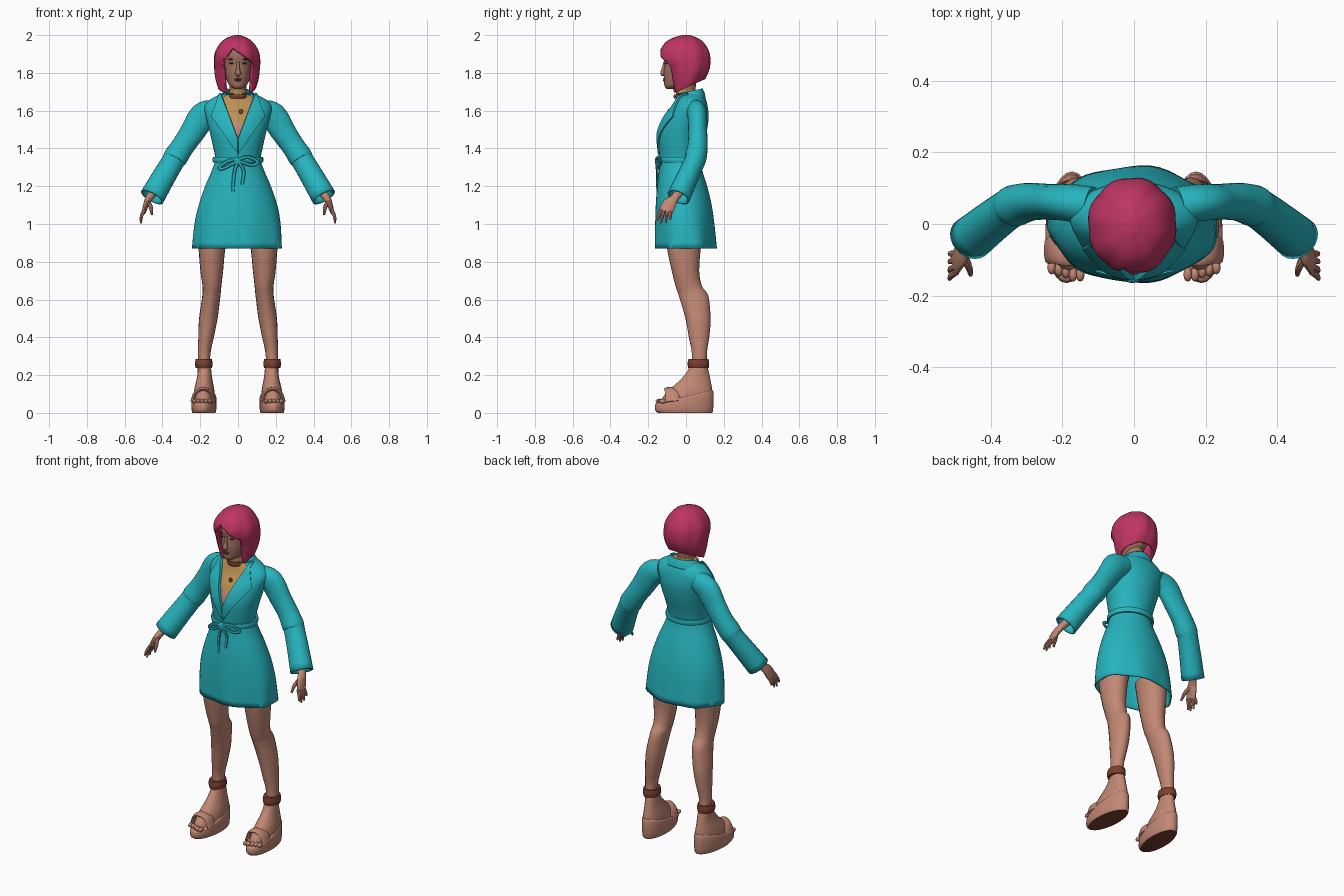
import bpy, bmesh, math
from mathutils import Vector


def material(name, rgb):
    m = bpy.data.materials.new(name)
    m.diffuse_color = (*rgb, 1)
    return m


ROBE = material("teal_cloth", (0.02, 0.46, 0.52))
HAIR = material("magenta_hair", (0.52, 0.035, 0.125))
SKIN = material("skin", (0.54, 0.245, 0.175))
FACE = material("face_skin", (0.36, 0.17, 0.115))
TOP = material("mustard_top", (0.50, 0.28, 0.085))
LEATHER = material("brown_leather", (0.20, 0.05, 0.03))
DARK = material("dark_brown", (0.05, 0.025, 0.02))
LIPS = material("lip_red", (0.22, 0.05, 0.045))


def finish(name, bm, mats, mirror=False, thick=0, angle=40):
    me = bpy.data.meshes.new(name)
    bm.to_mesh(me)
    bm.free()
    for m in mats:
        me.materials.append(m)
    for p in me.polygons:
        p.use_smooth = True
    me.set_sharp_from_angle(angle=math.radians(angle))
    ob = bpy.data.objects.new(name, me)
    bpy.context.collection.objects.link(ob)
    if thick:
        mod = ob.modifiers.new("thickness", 'SOLIDIFY')
        mod.thickness, mod.offset = thick, -1
    if mirror:
        ob.modifiers.new("mirror", 'MIRROR').use_mirror_merge = False
    return ob


def spline(pts, steps):
    """Smooth rows through the key rows."""
    pts = [Vector(p) for p in pts]
    out = []
    for i in range(len(pts) - 1):
        b, c = pts[i], pts[i + 1]
        a = pts[i - 1] if i else b * 2 - c
        d = pts[i + 2] if i + 2 < len(pts) else c * 2 - b
        for k in range(steps):
            t = k / steps
            out.append(0.5 * (2 * b + (c - a) * t + (2 * a - 5 * b + 4 * c - d) * t * t
                              + (3 * b - a - 3 * c + d) * t ** 3))
    return out + [pts[-1]]


def loft(name, rows, mats, sides=16, steps=4, flat=False, caps=(True, True), wave=None,
         edit=None, **kw):
    """Tube through rows of (x, y, z, radius, depth radius); flat keeps rings level."""
    rows = spline(rows, steps)
    bm = bmesh.new()
    rings = []
    for i, r in enumerate(rows):
        d = Vector((0, 0, 1))
        if not flat:
            d = (Vector(rows[min(i + 1, len(rows) - 1)][:3]) - Vector(rows[max(i - 1, 0)][:3])).normalized()
        u = d.cross(Vector((0, 1, 0))).normalized()
        v = u.cross(d)
        ring = []
        for k in range(sides):
            a = 2 * math.pi * k / sides
            w = wave(a, r[2]) if wave else 1
            ring.append(bm.verts.new(Vector(r[:3]) + u * r[3] * w * math.cos(a) + v * r[4] * w * math.sin(a)))
        rings.append(ring)
    for p, q in zip(rings, rings[1:]):
        for k in range(sides):
            j = (k + 1) % sides
            bm.faces.new((p[k], p[j], q[j], q[k]))
    if caps[0]:
        bm.faces.new(rings[0])
    if caps[1]:
        bm.faces.new(rings[-1])
    bmesh.ops.recalc_face_normals(bm, faces=bm.faces[:])
    if edit:
        edit(bm)
    return finish(name, bm, mats, **kw)


def level(z, y0, y1, rx, cx=0):
    return (cx, (y0 + y1) / 2, z, rx, (y1 - y0) / 2)


def ball(name, loc, size, mat, **kw):
    bm = bmesh.new()
    bmesh.ops.create_uvsphere(bm, u_segments=12, v_segments=8, radius=1)
    for v in bm.verts:
        v.co = Vector([c * s + l for c, s, l in zip(v.co, size, loc)])
    finish(name, bm, [mat], **kw)


def cut(bm, co, no, **kw):
    bmesh.ops.bisect_plane(bm, geom=bm.verts[:] + bm.edges[:] + bm.faces[:],
                           plane_co=co, plane_no=no, **kw)


def cut_line(bm, p, q):
    cut(bm, (p[0], 0, p[1]), (q[1] - p[1], 0, p[0] - q[0]))


# Robe body: hem to shoulders, with sunken neckline and raised lapels
def neckline(bm):
    for s in (1, -1):
        cut_line(bm, (0, 1.45), (s * 0.09, 1.69))
        cut_line(bm, (0, 1.37), (s * 0.14, 1.57))
        cut_line(bm, (s * 0.14, 1.57), (s * 0.10, 1.68))
    cut(bm, (0, 0.01, 0), (0, 1, 0))
    bm.normal_update()
    opening, lapels = [], {1: [], -1: []}
    for f in bm.faces:
        c = f.calc_center_median()
        x = abs(c.x)
        if c.z > 1.6895:
            f.material_index = 1
        elif c.y < 0.01 and c.z > 1.37:
            if x < (c.z - 1.45) * 0.375:
                opening.append(f)
            elif x < (c.z - 1.37) * 0.7 and x < 0.14 - (c.z - 1.57) * 0.364:
                lapels[1 if c.x > 0 else -1].append(f)
    for part, depth in ((opening, -0.008), (lapels[1], 0.008), (lapels[-1], 0.008)):
        bmesh.ops.inset_region(bm, faces=part, thickness=0.001, depth=depth)
    for f in opening:
        f.material_index = 1 if f.calc_center_median().z > 1.54 else 2


loft("robe_body", [level(*r) for r in (
    (0.87, -0.163, 0.162, 0.238), (1.0, -0.163, 0.15, 0.228), (1.1, -0.16, 0.136, 0.208),
    (1.2, -0.153, 0.112, 0.174), (1.28, -0.143, 0.087, 0.14), (1.34, -0.138, 0.075, 0.121),
    (1.40, -0.144, 0.085, 0.13), (1.48, -0.148, 0.107, 0.148), (1.56, -0.12, 0.12, 0.168),
    (1.62, -0.078, 0.115, 0.178), (1.66, -0.06, 0.105, 0.145), (1.69, -0.05, 0.09, 0.088))],
     [ROBE, TOP, SKIN], sides=64, flat=True, caps=(False, True), edit=neckline, thick=0.006,
     wave=lambda a, z: 1 + 0.025 * math.cos(7 * a) * max(0, (1.1 - z) / 0.23))


# Collar: tilted band behind the neck
def collar_shape(bm):
    bmesh.ops.delete(bm, geom=[f for f in bm.faces if f.calc_center_median().y < -0.025], context='FACES')
    for v in bm.verts:
        v.co.z += 0.22 * (v.co.y - 0.03)


loft("collar", [level(1.655, -0.07, 0.105, 0.115), level(1.685, -0.06, 0.096, 0.092),
                level(1.705, -0.055, 0.088, 0.075)], [ROBE], sides=40, flat=True,
     caps=(False, False), edit=collar_shape, thick=0.01)

# Belt and bow
loft("belt", [level(1.325, -0.146, 0.086, 0.132), level(1.34, -0.15, 0.089, 0.135),
              level(1.355, -0.147, 0.087, 0.132)], [ROBE], sides=48, flat=True)
ball("belt_knot", (-0.005, -0.153, 1.34), (0.018, 0.012, 0.016), ROBE)
for name, path in {
    "bow_loop_left": ((0, 1.34), (-0.05, 1.335), (-0.1, 1.30), (-0.075, 1.295), (0, 1.335)),
    "bow_loop_right": ((0, 1.34), (0.05, 1.355), (0.105, 1.33), (0.07, 1.312), (0, 1.335)),
    "bow_tail_left": ((0, 1.335), (-0.02, 1.27), (-0.027, 1.17)),
    "bow_tail_right": ((0, 1.335), (0.03, 1.28), (0.022, 1.21)),
}.items():
    loft(name, [(x, -0.158 + 0.25 * abs(x), z, 0.009, 0.006) for x, z in path], [ROBE], sides=8)

# Sleeves
loft("sleeve", [(0.12, 0.05, 1.60, 0.06, 0.055), (0.185, 0.06, 1.572, 0.072, 0.052),
                (0.24, 0.062, 1.488, 0.066, 0.05), (0.29, 0.062, 1.415, 0.061, 0.053),
                (0.33, 0.052, 1.355, 0.064, 0.058), (0.345, 0.045, 1.33, 0.06, 0.055),
                (0.39, 0.012, 1.255, 0.062, 0.057), (0.455, -0.04, 1.142, 0.066, 0.062)],
     [ROBE], sides=24, caps=(True, False), thick=0.01, mirror=True)

# Hands: palm, fingers and thumb
loft("forearm_and_palm", [(0.42, -0.01, 1.2, 0.026, 0.028), (0.468, -0.058, 1.14, 0.02, 0.023),
                          (0.485, -0.088, 1.105, 0.016, 0.036), (0.498, -0.108, 1.065, 0.011, 0.036)],
     [SKIN], sides=14, mirror=True)
for i, (y, tip, z) in enumerate(((-0.134, -0.154, 1.02), (-0.117, -0.132, 1.003),
                                 (-0.099, -0.107, 1.007), (-0.083, -0.083, 1.025))):
    loft("finger_%d" % (i + 1), [(0.495, y, 1.075, 0.009, 0.009), (0.51, (y + tip) / 2, 1.045, 0.009, 0.009),
                                 (0.515, tip, z, 0.005, 0.005)], [SKIN], sides=8, mirror=True)
loft("thumb", [(0.478, -0.085, 1.12, 0.012, 0.012), (0.462, -0.118, 1.09, 0.011, 0.01),
               (0.456, -0.142, 1.05, 0.006, 0.006)], [SKIN], sides=8, mirror=True)

# Legs
loft("leg", [level(*r) for r in (
    (0.98, -0.105, 0.09, 0.085, 0.13), (0.87, -0.10, 0.078, 0.071, 0.138), (0.75, -0.075, 0.07, 0.06, 0.139),
    (0.67, -0.055, 0.085, 0.05, 0.138), (0.62, -0.038, 0.118, 0.048, 0.141), (0.5, -0.003, 0.13, 0.049, 0.157),
    (0.4, 0.015, 0.123, 0.041, 0.169), (0.3, 0.032, 0.11, 0.033, 0.18), (0.14, 0.02, 0.12, 0.033, 0.18))],
     [SKIN], sides=20, flat=True, mirror=True)
loft("ankle_strap", [level(0.238, 0.012, 0.12, 0.043, 0.181), level(0.26, 0.008, 0.123, 0.047, 0.181),
                     level(0.284, 0.012, 0.119, 0.043, 0.181)], [LEATHER], sides=20, flat=True, mirror=True)


# Shoes: platform rising to the heel, foot upper, straps and toes
def splay(bm):
    for v in bm.verts:
        v.co.x -= 0.05 * v.co.y


def platform_shape(bm):
    splay(bm)
    for f in bm.faces:
        if f.normal.z < -0.8 and f.calc_center_median().z < 0.01:
            f.material_index = 1
    for v in bm.verts:
        v.co.z *= 1 + 4.5 * (v.co.y + 0.165) * (v.co.z > 0.012)


loft("shoe_platform", [level(0, -0.15, 0.138, 0.06, 0.18), level(0.014, -0.164, 0.145, 0.066, 0.18),
                       level(0.044, -0.163, 0.146, 0.066, 0.18), level(0.05, -0.155, 0.14, 0.061, 0.18)],
     [SKIN, LEATHER], sides=28, steps=2, flat=True, edit=platform_shape, mirror=True)
loft("shoe_upper", [level(*r, 0.18) for r in (
    (0.04, -0.145, 0.14, 0.058), (0.09, -0.118, 0.141, 0.057), (0.13, -0.08, 0.138, 0.052),
    (0.17, -0.035, 0.13, 0.043), (0.21, 0.0, 0.122, 0.037), (0.25, 0.022, 0.113, 0.033))],
     [SKIN], sides=24, flat=True, edit=splay, mirror=True)
loft("toe_strap", [(0.126, -0.07, 0.06, 0.01, 0.04), (0.145, -0.075, 0.108, 0.01, 0.036),
                   (0.184, -0.085, 0.127, 0.01, 0.032), (0.223, -0.075, 0.108, 0.01, 0.036),
                   (0.242, -0.07, 0.06, 0.01, 0.04)], [SKIN], sides=12, mirror=True)
for i in range(5):
    ball("toe_%d" % (i + 1), (0.15 + 0.02 * i, -0.141 + 0.005 * i * (i > 1), 0.062),
         (0.012, 0.02, 0.013), SKIN, mirror=True)

# Neck, choker and pendant
loft("neck", [level(1.62, -0.045, 0.06, 0.055), level(1.68, -0.052, 0.052, 0.047),
              level(1.71, -0.055, 0.052, 0.045)], [TOP], sides=24, flat=True)
loft("neck_top", [level(1.70, -0.053, 0.05, 0.044), level(1.78, -0.06, 0.055, 0.046)], [FACE], sides=24, flat=True)
loft("choker", [level(1.664, -0.062, 0.058, 0.053), level(1.675, -0.066, 0.061, 0.056),
                level(1.686, -0.063, 0.058, 0.053)], [LEATHER], sides=24, flat=True)
ball("pendant", (0.015, -0.092, 1.595), (0.011, 0.006, 0.014), LEATHER)

# Head and face
loft("head", [level(*r) for r in (
    (1.715, -0.102, -0.05, 0.02), (1.73, -0.114, 0.0, 0.042), (1.76, -0.116, 0.05, 0.059),
    (1.80, -0.118, 0.08, 0.069), (1.85, -0.115, 0.1, 0.073), (1.90, -0.119, 0.1, 0.074),
    (1.95, -0.098, 0.075, 0.058), (1.97, -0.06, 0.05, 0.03))], [FACE], sides=28, flat=True)
loft("nose", [(0, -0.113, 1.86, 0.007, 0.006), (0, -0.119, 1.82, 0.01, 0.011),
              (0, -0.122, 1.797, 0.016, 0.014), (0, -0.115, 1.785, 0.01, 0.007)], [FACE], sides=10)
ball("upper_lip", (0, -0.116, 1.768), (0.021, 0.007, 0.004), LIPS)
ball("lower_lip", (0, -0.115, 1.76), (0.017, 0.008, 0.005), LIPS)
ball("eye", (0.032, -0.104, 1.85), (0.013, 0.006, 0.004), DARK, mirror=True)
ball("eyebrow", (0.034, -0.106, 1.872), (0.018, 0.005, 0.003), DARK, mirror=True)
ball("ear", (0.072, -0.01, 1.83), (0.01, 0.02, 0.03), FACE, mirror=True)


# Bob hair: wavy shell with an off-centre parting and slanted lower edge
def hair_shape(bm):
    cut_line(bm, (-0.03, 1.935), (0.085, 1.85))
    cut_line(bm, (-0.03, 1.935), (-0.085, 1.86))
    for s in (1, -1):
        cut_line(bm, (s * 0.08, 1.85), (s * 0.065, 1.69))
    cut(bm, (0, -0.06, 1.695), (0, -0.08, 0.18), clear_inner=True)
    gone = []
    for f in bm.faces:
        c = f.calc_center_median()
        arch = 1.935 - ((c.x + 0.03) * 0.739 if c.x > -0.03 else (-0.03 - c.x) * 1.364)
        if c.y < -0.02 and c.z < arch and abs(c.x) < 0.065 + (c.z - 1.69) * 0.094:
            gone.append(f)
    bmesh.ops.delete(bm, geom=gone, context='FACES')


loft("hair", [level(*r, -0.005) for r in (
    (1.67, -0.07, 0.05, 0.086), (1.72, -0.085, 0.075, 0.099), (1.77, -0.097, 0.103, 0.114),
    (1.82, -0.112, 0.124, 0.12), (1.87, -0.135, 0.127, 0.121), (1.915, -0.135, 0.119, 0.112),
    (1.96, -0.108, 0.092, 0.085), (1.985, -0.07, 0.06, 0.053), (2.0, -0.02, 0.02, 0.015))],
     [HAIR], sides=56, flat=True, caps=(False, True), edit=hair_shape, thick=0.016,
     wave=lambda a, z: 0.99 + 0.045 * abs(math.sin(4 * a + 5 * (z - 1.8))))
